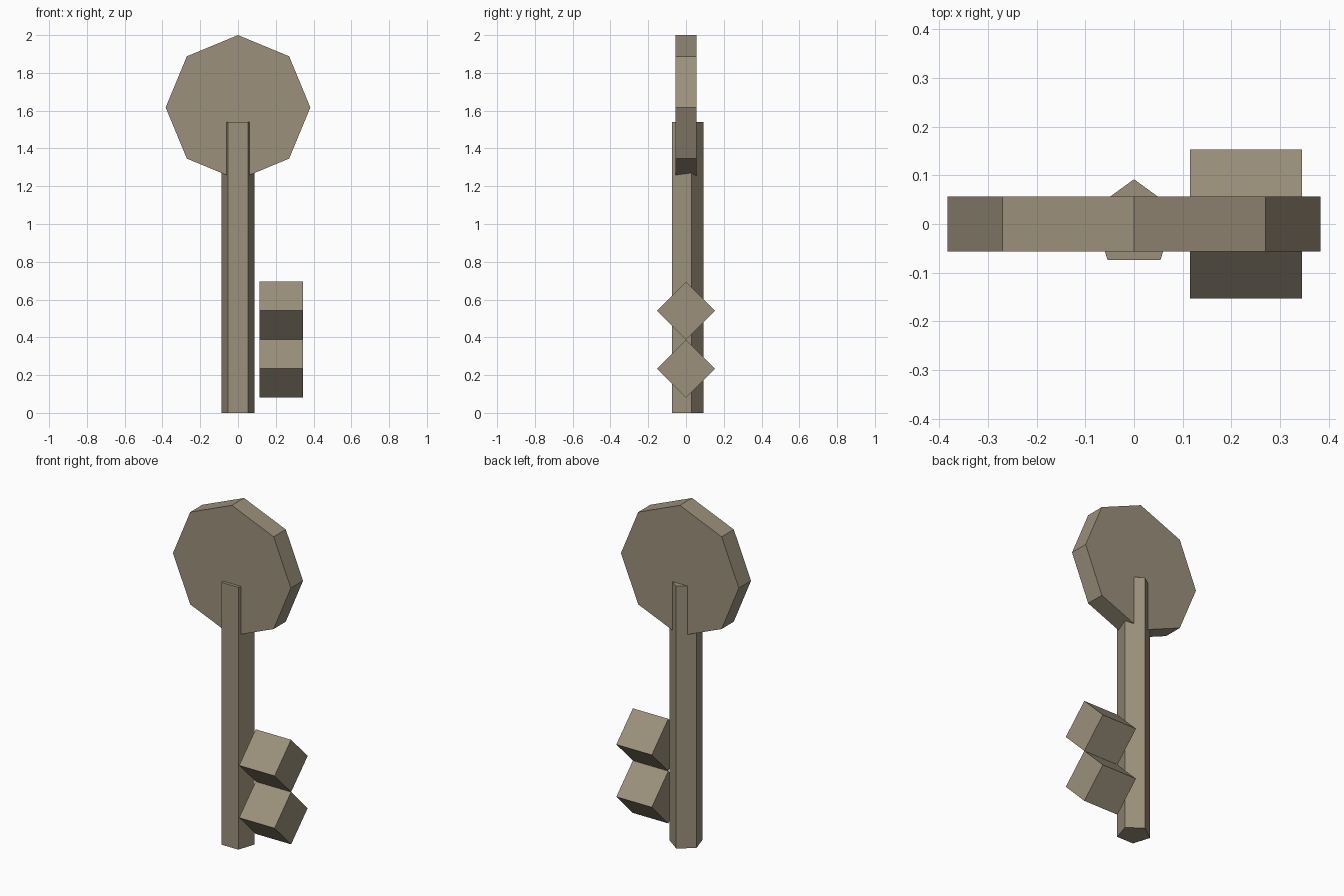
import bpy
from math import radians

cube = bpy.data.objects.get("Cube")
if cube:
    bpy.data.objects.remove(cube, do_unlink=True)

# Single dull brass colour
brass = bpy.data.materials.new("dull_brass")
brass.use_nodes = True
colour = (0.33, 0.28, 0.2, 1)
brass.diffuse_color = colour
brass.node_tree.nodes["Principled BSDF"].inputs["Base Color"].default_value = colour


def finish(name):
    obj = bpy.context.object
    obj.name = name
    obj.data.materials.append(brass)
    bpy.ops.object.transform_apply(location=False, rotation=True, scale=True)
    return obj


# Five-sided shaft with one edge at the back
shaft_height = 1.54
bpy.ops.mesh.primitive_cylinder_add(vertices=5, radius=0.092, depth=shaft_height,
                                    location=(0, 0, shaft_height / 2))
finish("shaft")

# Octagonal disc handle, point upward
bow_radius = 0.383
bpy.ops.mesh.primitive_cylinder_add(vertices=8, radius=bow_radius, depth=0.113,
                                    location=(0, 0, 2 - bow_radius),
                                    rotation=(radians(90), 0, 0))
finish("handle_disc")

# Two diamond-turned teeth, touching at their corners
for name, z in (("lower_tooth", 0.234), ("upper_tooth", 0.541)):
    bpy.ops.mesh.primitive_cube_add(size=1, location=(0.23, 0, z),
                                    rotation=(radians(45), 0, 0))
    bpy.context.object.scale = (0.23, 0.217, 0.217)
    finish(name)
